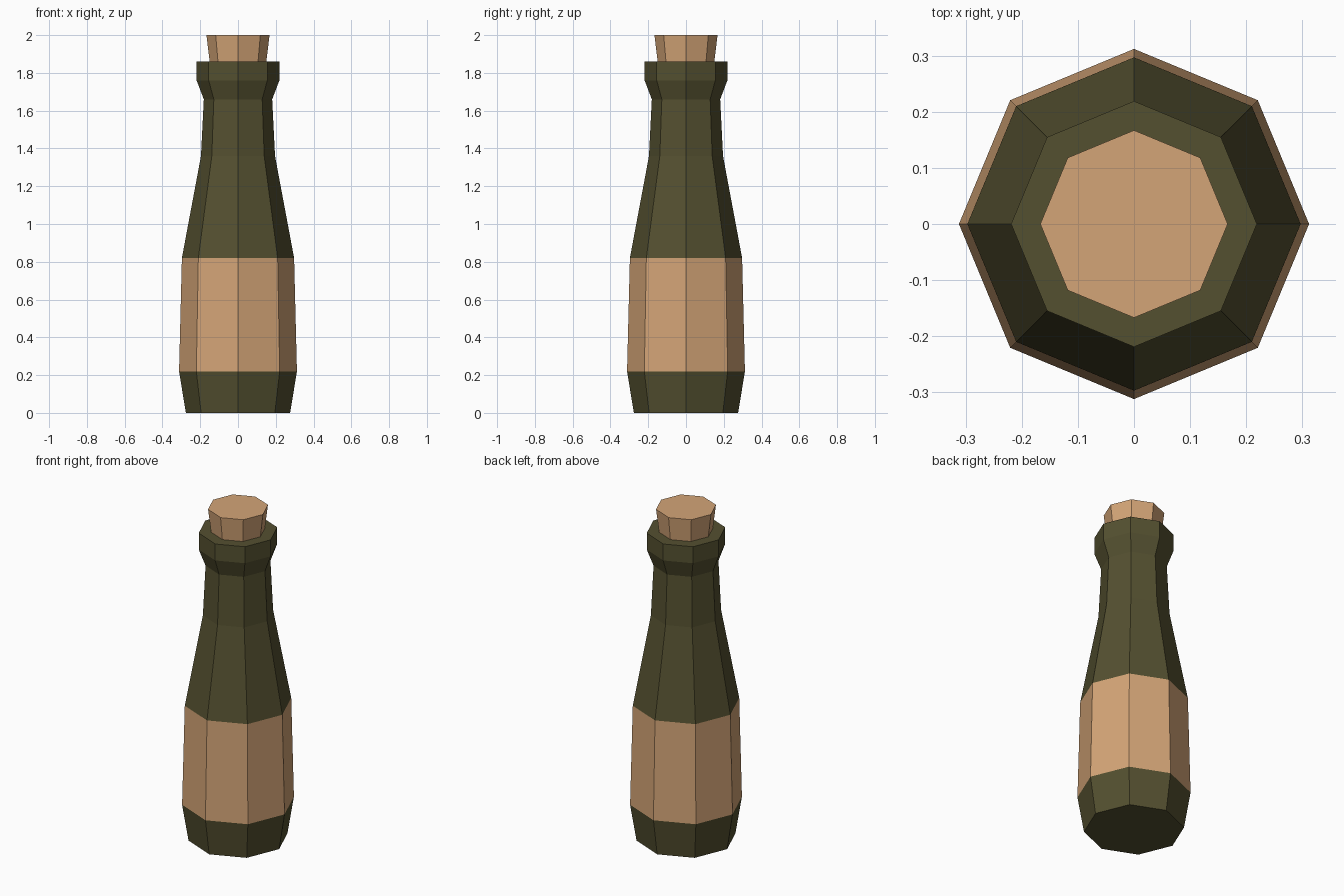
import bpy, bmesh, math

if "Cube" in bpy.data.objects:
    bpy.data.objects.remove(bpy.data.objects["Cube"])

SIDES = 8


def srgb(r, g, b):
    lin = [((c / 255 + 0.055) / 1.055) ** 2.4 for c in (r, g, b)]
    return (*lin, 1.0)


def material(name, colour):
    m = bpy.data.materials.new(name)
    m.diffuse_color = colour
    m.use_nodes = True
    m.node_tree.nodes["Principled BSDF"].inputs["Base Color"].default_value = m.diffuse_color
    return m


glass = material("olive_glass", srgb(84, 80, 48))
tan = material("tan_cork", srgb(212, 165, 119))


def lathe(name, profile, materials, pick=lambda z: 0):
    """Closed faceted solid from (radius, z) rings; pick(z) chooses the material."""
    bm = bmesh.new()
    rings = []
    for r, z in profile:
        rings.append([bm.verts.new((r * math.cos(2 * math.pi * i / SIDES),
                                    r * math.sin(2 * math.pi * i / SIDES), z))
                      for i in range(SIDES)])
    for low, high in zip(rings, rings[1:]):
        for i in range(SIDES):
            j = (i + 1) % SIDES
            bm.faces.new((low[i], low[j], high[j], high[i]))
    bm.faces.new(rings[0][::-1])
    bm.faces.new(rings[-1])
    for f in bm.faces:
        f.material_index = pick(f.calc_center_median().z)
    mesh = bpy.data.meshes.new(name)
    bm.to_mesh(mesh)
    bm.free()
    for m in materials:
        mesh.materials.append(m)
    ob = bpy.data.objects.new(name, mesh)
    bpy.context.collection.objects.link(ob)


# Bottle body with the label as a band of faces
lathe("bottle",
      [(0.276, 0), (0.312, 0.22), (0.297, 0.82), (0.196, 1.36),
       (0.181, 1.66), (0.219, 1.76), (0.219, 1.86)],
      [glass, tan], lambda z: 1 if 0.22 < z < 0.82 else 0)

# Cork stopper, flaring slightly towards the top
lathe("cork", [(0.15, 1.86), (0.167, 2.0)], [tan])
